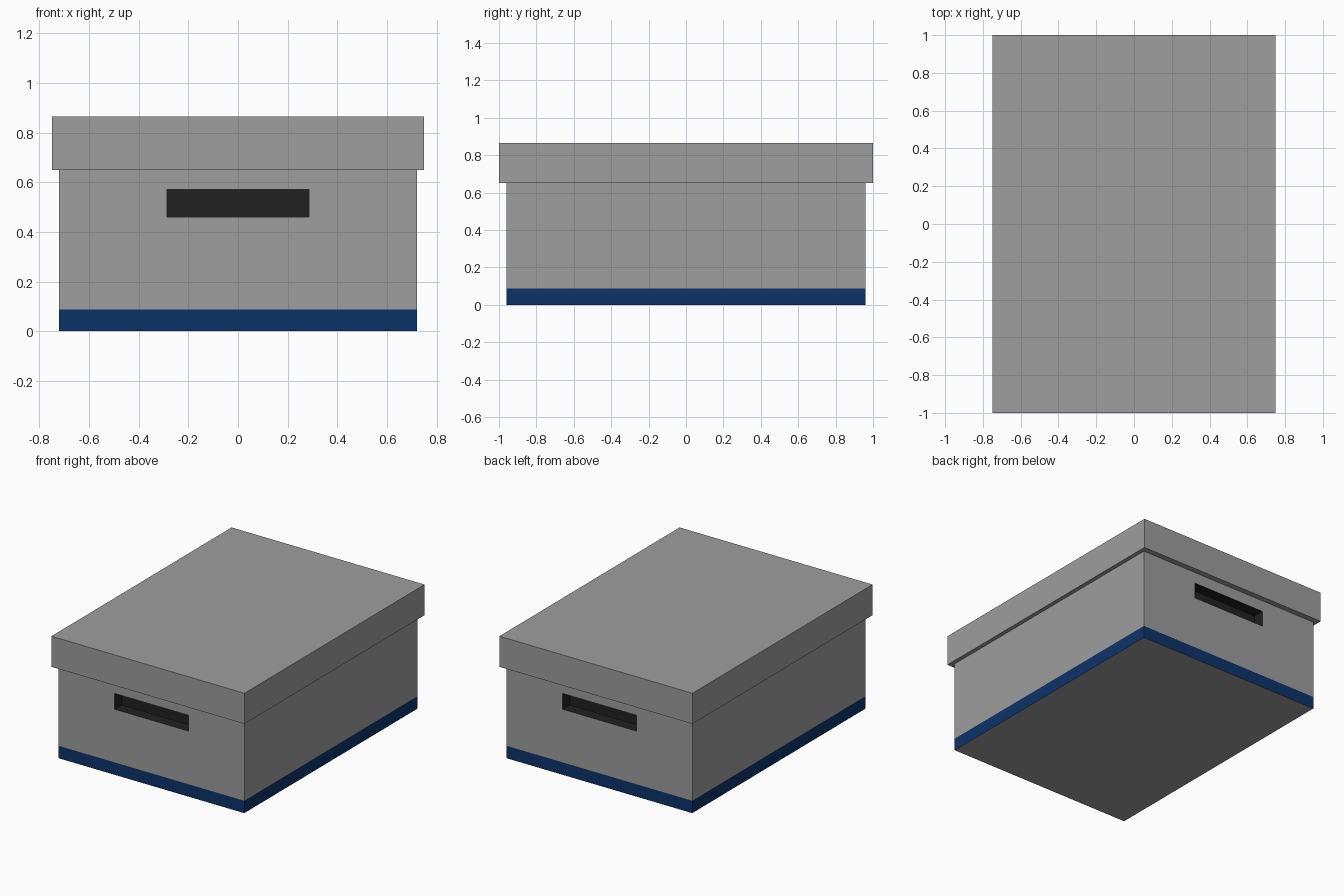
import bpy, bmesh
from mathutils import Vector

if "Cube" in bpy.data.objects:
    bpy.data.objects.remove(bpy.data.objects["Cube"])


def material(name, rgb):
    m = bpy.data.materials.new(name)
    m.diffuse_color = (*rgb, 1)
    m.use_nodes = True
    m.node_tree.nodes["Principled BSDF"].inputs["Base Color"].default_value = m.diffuse_color
    return m


GREY = material("grey_card", (0.342, 0.342, 0.342))
BLUE = material("navy_blue", (0.0037, 0.033, 0.142))
BLACK = material("handle_black", (0.015, 0.015, 0.015))


def box_mesh(sx, sy, z0, z1):
    bm = bmesh.new()
    bmesh.ops.create_cube(bm, size=1)
    bmesh.ops.scale(bm, vec=(sx, sy, z1 - z0), verts=bm.verts)
    bmesh.ops.translate(bm, vec=(0, 0, (z0 + z1) / 2), verts=bm.verts)
    return bm


def finish(bm, name, mats):
    bmesh.ops.recalc_face_normals(bm, faces=bm.faces)
    me = bpy.data.meshes.new(name)
    bm.to_mesh(me)
    bm.free()
    for m in mats:
        me.materials.append(m)
    ob = bpy.data.objects.new(name, me)
    bpy.context.collection.objects.link(ob)
    return ob


BAND, SLOT_LOW, SLOT_HIGH, SLOT_X, DEPTH = 0.087, 0.46, 0.571, 0.287, 0.08

# Box body, cut along the band and the handle slots
body = box_mesh(1.442, 1.92, 0, 0.70)
cuts = [((0, 0, z), (0, 0, 1)) for z in (BAND, SLOT_LOW, SLOT_HIGH)]
cuts += [((x, 0, 0), (1, 0, 0)) for x in (-SLOT_X, SLOT_X)]
for co, no in cuts:
    bmesh.ops.bisect_plane(body, geom=body.verts[:] + body.edges[:] + body.faces[:],
                           plane_co=co, plane_no=no)
body.normal_update()

# Blue band around the bottom of the side walls
for f in body.faces:
    if abs(f.normal.z) < 0.5 and f.calc_center_median().z < BAND:
        f.material_index = 1

# Recessed black hand slots, front and back
slots = []
for f in body.faces:
    c = f.calc_center_median()
    if abs(f.normal.y) > 0.9 and abs(c.x) < SLOT_X and SLOT_LOW < c.z < SLOT_HIGH:
        slots.append(f)
for f in slots:
    inward = Vector((0, -f.normal.y * DEPTH, 0))
    new = bmesh.ops.extrude_discrete_faces(body, faces=[f])["faces"][0]
    bmesh.ops.translate(body, vec=inward, verts=new.verts)
    new.material_index = 2
    for e in new.edges:
        for side in e.link_faces:
            side.material_index = 2
finish(body, "box_body", [GREY, BLUE, BLACK])

# Overhanging lid
finish(box_mesh(1.5, 2.0, 0.65, 0.865), "lid", [GREY])
